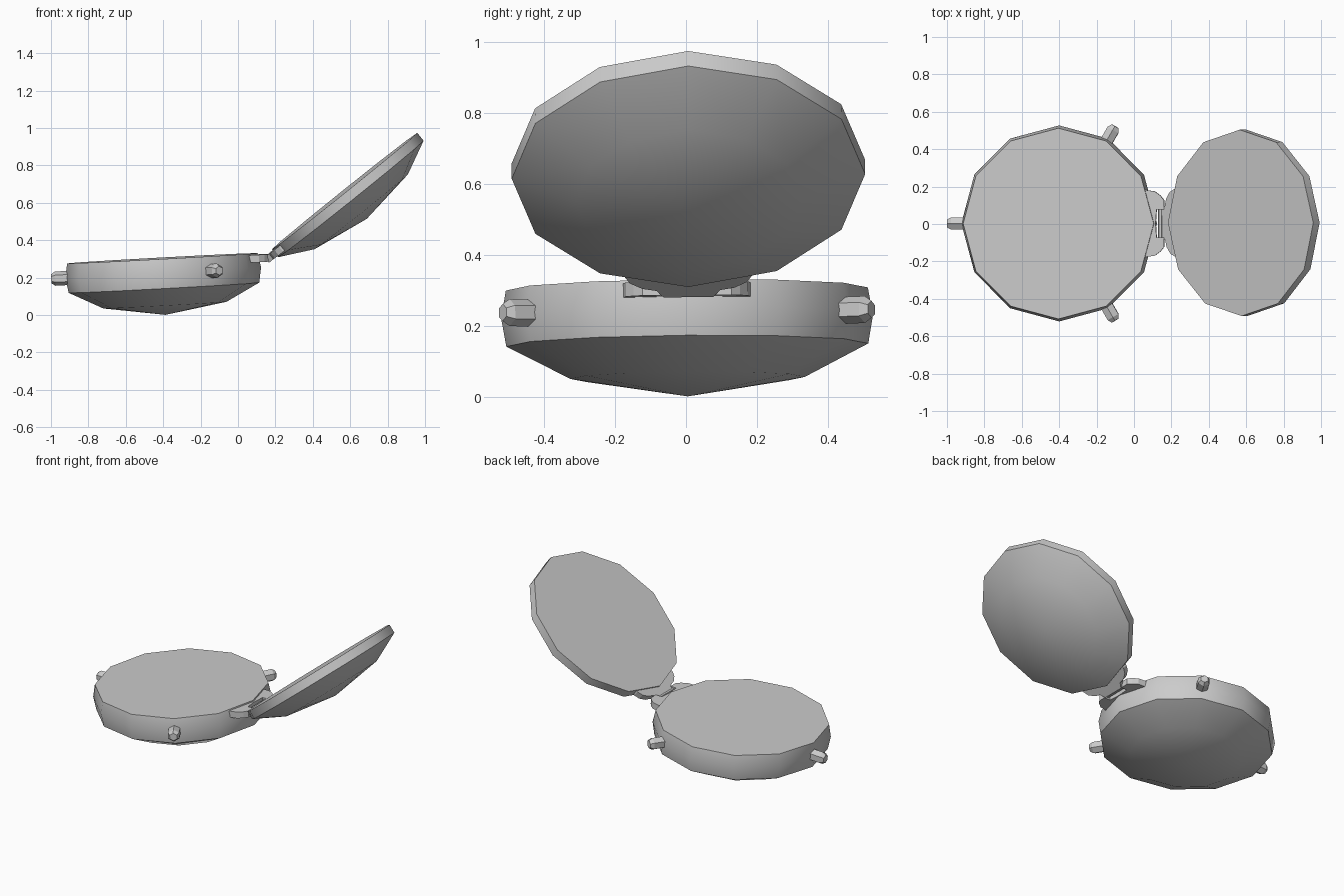
import bpy, bmesh
from math import sin, cos, pi, radians
from mathutils import Matrix, Vector

if "Cube" in bpy.data.objects:
    bpy.data.objects.remove(bpy.data.objects["Cube"])


def finish(name, bm, matrix, smooth=True):
    bmesh.ops.recalc_face_normals(bm, faces=bm.faces)
    bm.transform(matrix)
    mesh = bpy.data.meshes.new(name)
    bm.to_mesh(mesh)
    bm.free()
    ob = bpy.data.objects.new(name, mesh)
    bpy.context.collection.objects.link(ob)
    if smooth:
        bpy.ops.object.select_all(action='DESELECT')
        ob.select_set(True)
        bpy.context.view_layer.objects.active = ob
        bpy.ops.object.shade_smooth_by_angle(angle=radians(36))
    return ob


def lathe(name, profile, pole, matrix, sides=12, smooth=True):
    """Rings of (radius, height) from a flat cap down to a pole (or flat if None)."""
    bm = bmesh.new()
    rings = [[bm.verts.new((r * cos(2 * pi * i / sides), r * sin(2 * pi * i / sides), h))
              for i in range(sides)] for r, h in profile]
    bm.faces.new(rings[0])
    for a, b in zip(rings, rings[1:]):
        for i in range(sides):
            j = (i + 1) % sides
            bm.faces.new((a[i], a[j], b[j], b[i]))
    if pole is None:
        bm.faces.new(rings[-1])
    else:
        tip = bm.verts.new((0, 0, pole))
        for i in range(sides):
            bm.faces.new((rings[-1][i], rings[-1][(i + 1) % sides], tip))
    return finish(name, bm, matrix, smooth)


def plate(name, half, z0, z1, matrix):
    """Half outline (y >= 0) mirrored in y and extruded."""
    pts = half + [(x, -y) for x, y in reversed(half)]
    bm = bmesh.new()
    face = bm.faces.new([bm.verts.new((x, y, z0)) for x, y in pts])
    top = bmesh.ops.extrude_face_region(bm, geom=[face])['geom']
    bmesh.ops.translate(bm, vec=(0, 0, z1 - z0),
                        verts=[v for v in top if isinstance(v, bmesh.types.BMVert)])
    return finish(name, bm, matrix, False)


def frame(loc, tilt, roll):
    return (Matrix.Translation(loc) @ Matrix.Rotation(radians(-tilt), 4, 'Y')
            @ Matrix.Rotation(radians(roll), 4, 'X'))


body = frame((-0.4, 0.003, 0.226), 3.1, 0.5)
lid = frame((0.57, 0.006, 0.663), 38.7, 1.0)

# Case and lid: faceted shallow bowls with flat inner faces
lathe('case', [(0.51, 0.078), (0.524, 0.0), (0.51, -0.08), (0.33, -0.173)], -0.225, body)
lathe('lid', [(0.498, 0.0), (0.498, -0.054), (0.32, -0.142)], -0.19, lid)

# Three hexagonal knobs around the case
for i, deg in enumerate((60, 180, 300)):
    m = (body @ Matrix.Rotation(radians(deg), 4, 'Z') @ Matrix.Translation((0.5, 0, 0))
         @ Matrix.Rotation(pi / 2, 4, 'Y'))
    lathe(f'knob_{i + 1}', [(0.038, 0.0), (0.038, 0.078), (0.024, 0.1)], None, m, 6, False)

# Hinge leaf on the case, with two ears
plate('case_hinge', [(0.46, 0.0), (0.46, 0.18), (0.515, 0.172), (0.545, 0.15),
                     (0.565, 0.125), (0.565, 0.075), (0.525, 0.075), (0.52, 0.0)],
      0.03, 0.07, body)

# Hinge leaf on the lid, with a central tongue
plate('lid_hinge', [(-0.555, 0.0), (-0.555, 0.07), (-0.525, 0.09), (-0.515, 0.13),
                    (-0.49, 0.165), (-0.46, 0.18), (-0.42, 0.18), (-0.42, 0.0)],
      -0.045, -0.008, lid)

# Hinge pin
pin = (body @ Matrix.Translation((0.545, 0, 0.05)) @ Matrix.Rotation(pi / 2, 4, 'X'))
lathe('hinge_pin', [(0.013, -0.1), (0.013, 0.1)], None, pin, 6, False)
